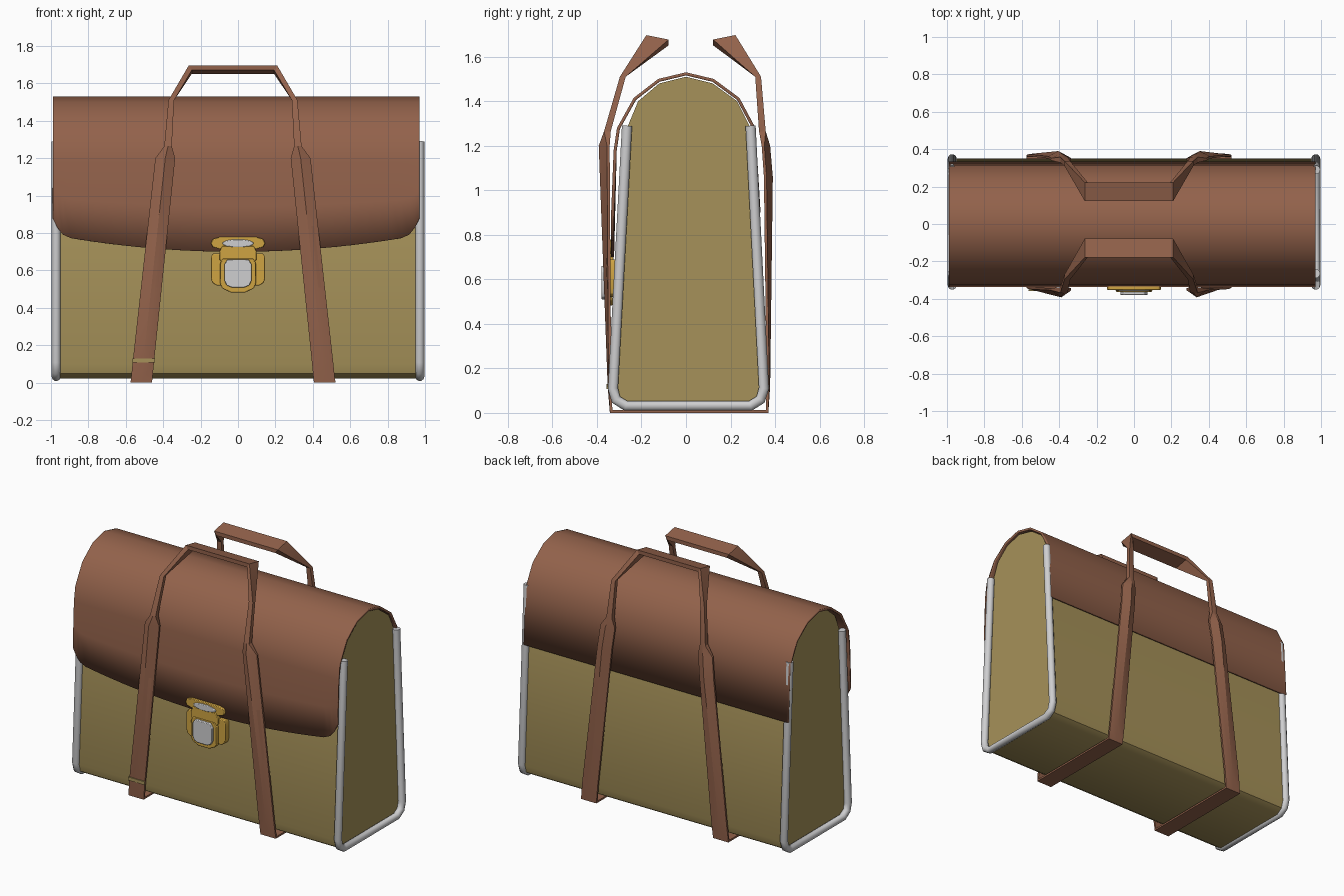
import bpy, bmesh, math
from mathutils import Vector

if "Cube" in bpy.data.objects:
    bpy.data.objects.remove(bpy.data.objects["Cube"], do_unlink=True)


def material(name, rgb):
    m = bpy.data.materials.new(name)
    m.use_nodes = True
    m.diffuse_color = (*rgb, 1)
    bsdf = next(n for n in m.node_tree.nodes if n.type == 'BSDF_PRINCIPLED')
    bsdf.inputs["Base Color"].default_value = (*rgb, 1)
    bsdf.inputs["Roughness"].default_value = 0.6
    return m


CANVAS = material("tan canvas", (0.38, 0.285, 0.1))
LEATHER = material("brown leather", (0.29, 0.122, 0.07))
GOLD = material("gold metal", (0.62, 0.37, 0.055))
SILVER = material("silver metal", (0.62, 0.62, 0.63))


def finish(name, bm, mat, angle=30):
    bmesh.ops.recalc_face_normals(bm, faces=bm.faces)
    mesh = bpy.data.meshes.new(name)
    bm.to_mesh(mesh)
    bm.free()
    mesh.materials.append(mat)
    ob = bpy.data.objects.new(name, mesh)
    bpy.context.collection.objects.link(ob)
    bpy.ops.object.select_all(action='DESELECT')
    ob.select_set(True)
    bpy.context.view_layer.objects.active = ob
    bpy.ops.object.shade_smooth_by_angle(angle=math.radians(angle))
    return ob


def loft(name, rings, mat, angle=30):
    """Skin a row of closed rings and cap both ends."""
    bm = bmesh.new()
    rows = [[bm.verts.new(p) for p in ring] for ring in rings]
    n = len(rows[0])
    for a, b in zip(rows, rows[1:]):
        for i in range(n):
            j = (i + 1) % n
            bm.faces.new((a[i], a[j], b[j], b[i]))
    bm.faces.new(rows[0])
    bm.faces.new(rows[-1])
    return finish(name, bm, mat, angle)


# Bag body: arched, tapering end profile stretched along x
lower = [(-0.265, 1.28), (-0.328, 0.1), (-0.315, 0.05), (-0.27, 0.022),
         (0.29, 0.022), (0.335, 0.05), (0.35, 0.1), (0.29, 1.28)]
arch = [(0.23, 1.4), (0.12, 1.48), (0.0, 1.51), (-0.12, 1.48), (-0.215, 1.4)]
loft("bag_body", [[(x, y, z) for y, z in lower + arch] for x in (-0.955, 0.955)],
     CANVAS, 40)

# Flap: sheet over the top with a curved front edge
def front_edge(x):
    a = abs(x + 0.01) / 0.98
    return 0.7 + 0.09 * a ** 2 + 0.09 * max(0, (a - 0.9) / 0.1) ** 2.5


flap_profile = [(0.335, 0.9), (0.312, 1.28), (0.24, 1.415), (0.125, 1.5), (0, 1.53),
                (-0.125, 1.5), (-0.235, 1.415), (-0.31, 1.28), (-0.325, 1.18)]
columns = [0.98 * math.sin(math.pi / 2 * k / 14) - 0.01 for k in range(-14, 15)]
bm = bmesh.new()
rows = [[bm.verts.new((x, y, z)) for x in columns] for y, z in flap_profile]
y0, z0 = flap_profile[-1]
for t in (0.5, 1):
    rows.append([bm.verts.new((x, y0 - 0.012 * t, z0 + t * (front_edge(x) - z0)))
                 for x in columns])
for a, b in zip(rows, rows[1:]):
    for i in range(len(columns) - 1):
        bm.faces.new((a[i], a[i + 1], b[i + 1], b[i]))
flap = finish("flap", bm, LEATHER, 40)
solid = flap.modifiers.new("thickness", 'SOLIDIFY')
solid.thickness = 0.014
# keep the sheet's outer side where it was drawn
solid.offset = -1

# Metal piping around both ends
for side, x in (("right", -0.972), ("left", 0.972)):
    curve = bpy.data.curves.new(side + "_piping", 'CURVE')
    curve.dimensions = '3D'
    curve.bevel_depth = 0.024
    curve.bevel_resolution = 3
    curve.use_fill_caps = True
    spline = curve.splines.new('POLY')
    spline.points.add(len(lower) - 1)
    for p, (y, z) in zip(spline.points, lower):
        p.co = (x, y, z + 0.01, 1)
    curve.materials.append(SILVER)
    bpy.context.collection.objects.link(
        bpy.data.objects.new(side + "_piping", curve))

# Straps: each runs up one leg, across the grip and down the other leg
CX = -0.027


def strap(name, side, stations):
    rings = []
    for mirror in (-1, 1):
        half = []
        for d, y, z, w, depth, ridge, grip in stations:
            c = Vector((CX + mirror * d, side * y, z))
            wide = Vector((-mirror * w, 0, -0.013 if grip else 0))
            n = Vector((0, side * depth, 0.02 if grip else 0))
            r = Vector((0, side * ridge, 0))
            half.append([c - wide, c + r, c + wide,
                         c + wide - n, c + r - n, c - wide - n])
        rings += half if mirror < 0 else half[::-1]
    return loft(name, rings, LEATHER, 25)


# offset, y, z, half width, depth, ridge, is grip
strap("front_strap_and_handle", -1, [
    (0.49, 0.342, 0.0, 0.057, 0.012, 0.0, False),
    (0.478, 0.348, 0.12, 0.057, 0.012, 0.004, False),
    (0.362, 0.355, 1.2, 0.053, 0.012, 0.037, False),
    (0.347, 0.368, 1.265, 0.02, 0.03, 0.0, False),
    (0.33, 0.297, 1.51, 0.015, 0.026, 0.0, False),
    (0.228, 0.178, 1.684, 0.008, 0.1, 0.0, True)])
strap("back_strap_and_handle", 1, [
    (0.49, 0.37, 0.0, 0.057, 0.012, 0.0, False),
    (0.478, 0.374, 0.12, 0.057, 0.012, 0.004, False),
    (0.378, 0.362, 1.06, 0.053, 0.012, 0.028, False),
    (0.362, 0.352, 1.2, 0.053, 0.012, 0.026, False),
    (0.347, 0.358, 1.265, 0.02, 0.03, 0.0, False),
    (0.33, 0.337, 1.51, 0.015, 0.026, 0.0, False),
    (0.228, 0.222, 1.684, 0.008, 0.1, 0.0, True)])


def box(name, x0, x1, y0, y1, z0, z1, mat):
    return loft(name, [[(x, y0, z0), (x, y1, z0), (x, y1, z1), (x, y0, z1)]
                       for x in (x0, x1)], mat)


for name, s in (("right", -1), ("left", 1)):
    x = CX + s * 0.49
    box(name + "_under_strap", x - 0.057, x + 0.057, -0.342, 0.37, 0.0, 0.012, LEATHER)

# Narrow canvas band across the foot of the right front strap
x = CX - 0.478
box("strap_foot_band", x - 0.06, x + 0.06, -0.357, -0.349, 0.108, 0.13, CANVAS)


# Clasp: flat plates from mirrored half outlines, bottom to top
def plate(name, half, back, front, mat):
    outline = half + [(-x, z) for x, z in reversed(half)]
    ob = loft(name, [[(x, y, z) for x, z in outline] for y in (back, front)], mat)
    bev = ob.modifiers.new("soft edge", 'BEVEL')
    bev.width = 0.004
    bev.segments = 2
    bev.limit_method = 'ANGLE'
    return ob


plate("clasp_base", [(0.115, 0.52), (0.138, 0.535), (0.145, 0.56),
                     (0.145, 0.67), (0.135, 0.69)], -0.3, -0.342, GOLD)
plate("clasp_top", [(0.1, 0.715), (0.135, 0.725), (0.145, 0.745),
                    (0.135, 0.768), (0.1, 0.778)], -0.325, -0.352, GOLD)
plate("clasp_neck", [(0.085, 0.64), (0.1, 0.66), (0.1, 0.7), (0.085, 0.73)],
      -0.325, -0.357, GOLD)
plate("clasp_tongue", [(0.04, 0.483), (0.085, 0.505), (0.095, 0.53),
                       (0.095, 0.64), (0.08, 0.665)], -0.33, -0.364, GOLD)
plate("clasp_button", [(0.035, 0.51), (0.06, 0.52), (0.072, 0.545),
                       (0.072, 0.635), (0.055, 0.66)], -0.34, -0.38, SILVER)
plate("clasp_inset", [(0.085 * math.cos(a), 0.745 + 0.022 * math.sin(a))
                      for a in (math.pi * (k - 2.5) / 6 for k in range(6))],
      -0.34, -0.359, SILVER)
